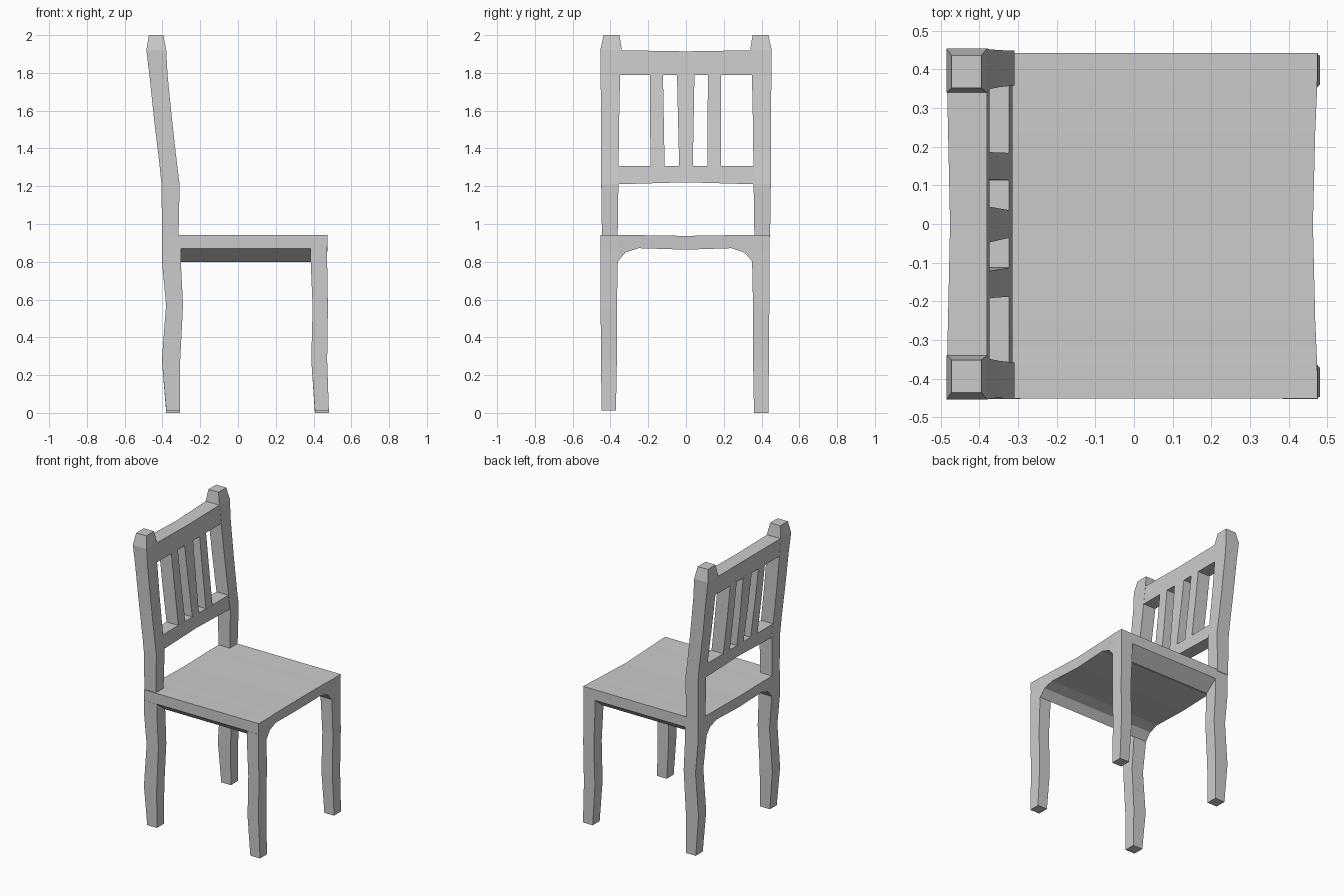
import bpy, bmesh

if "Cube" in bpy.data.objects:
    bpy.data.objects.remove(bpy.data.objects["Cube"])


def loft(name, rings):
    """Skin a list of four-point rings into a closed, flat-faced solid."""
    bm = bmesh.new()
    loops = [[bm.verts.new(p) for p in ring] for ring in rings]
    for a, b in zip(loops, loops[1:]):
        for i in range(4):
            j = (i + 1) % 4
            bm.faces.new((a[i], a[j], b[j], b[i]))
    bm.faces.new(loops[0])
    bm.faces.new(loops[-1])
    bmesh.ops.recalc_face_normals(bm, faces=bm.faces)
    mesh = bpy.data.meshes.new(name)
    bm.to_mesh(mesh)
    bm.free()
    obj = bpy.data.objects.new(name, mesh)
    bpy.context.collection.objects.link(obj)
    return obj


def upright(name, sections):
    """Sections: z, x0, x1, y0, y1."""
    return loft(name, [[(x0, y0, z), (x1, y0, z), (x1, y1, z), (x0, y1, z)]
                       for z, x0, x1, y0, y1 in sections])


def beam(name, sections):
    """Sections: y, then bottom (z, x0, x1) and top (z, x0, x1)."""
    return loft(name, [[(b[1], y, b[0]), (b[2], y, b[0]), (t[2], y, t[0]), (t[1], y, t[0])]
                       for y, b, t in sections])


# Seat: arched underside with bevelled side rails, front edge slightly hollow
seat = [(-.452, .87, .943, .475), (-.362, .80, .942, .474), (-.32, .85, .941, .472),
        (-.25, .872, .941, .469), (0, .864, .937, .463), (.24, .872, .941, .469),
        (.31, .848, .941, .472), (.352, .80, .942, .474), (.442, .87, .943, .475)]
beam("seat", [(y, (zb, -.402, x1 - .003), (zt, -.402, x1)) for y, zb, zt, x1 in seat])

# Legs: wobbly in side profile (z, x0, x1, inner y, outer y)
front = [(0, .407, .481, .36, .436), (.28, .388, .472, .355, .439),
         (.56, .395, .476, .355, .441), (.80, .385, .472, .35, .442),
         (.87, .385, .472, .35, .442)]
back = [(0, -.38, -.306, .36, .436), (.28, -.403, -.306, .355, .439),
        (.57, -.381, -.291, .355, .441), (.80, -.402, -.303, .35, .442),
        (.87, -.402, -.303, .35, .442)]
for side, s, dy, foot in (("right", 1, 0, 0), ("left", -1, .011, .013)):
    for label, prof in (("front", front), ("back", back)):
        upright(f"{label}_leg_{side}",
                [(max(z, foot), a, b, s * (c + dy), s * (d + dy)) for z, a, b, c, d in prof])

# Back posts: leaning, with tapered finials
post = [(.93, -.402, -.315, .362, .445), (1.21, -.405, -.309, .358, .449),
        (1.31, -.415, -.322, .357, .449), (1.55, -.444, -.349, .354, .45),
        (1.79, -.469, -.373, .349, .452), (1.92, -.485, -.38, .34, .454),
        (2.0, -.472, -.395, .352, .436)]
for side, s in (("right", 1), ("left", -1)):
    upright(f"back_post_{side}", [(z, a, b, s * c, s * d) for z, a, b, c, d in post])

# Cross rails
beam("top_rail", [(y, (1.79, -.468, -.374), (zt, xb, -.381))
                  for y, zt, xb in ((-.37, 1.92, -.484), (0, 1.914, -.476), (.37, 1.92, -.484))])
beam("lower_rail", [(y, (zb, -.405, -.315), (1.307, -.414, -.323))
                    for y, zb in ((-.37, 1.21), (0, 1.221), (.37, 1.21))])

# Slats between the rails (bottom y range, top y range)
slats = [("left", -.188, -.113, -.192, -.122), ("middle", -.036, .036, -.048, .045),
         ("right", .113, .184, .116, .186)]
for label, b0, b1, t0, t1 in slats:
    upright(f"slat_{label}", [(1.30, -.413, -.323, b0, b1),
                              (1.55, -.443, -.350, (b0 + t0) / 2, (b1 + t1) / 2),
                              (1.80, -.469, -.375, t0, t1)])
